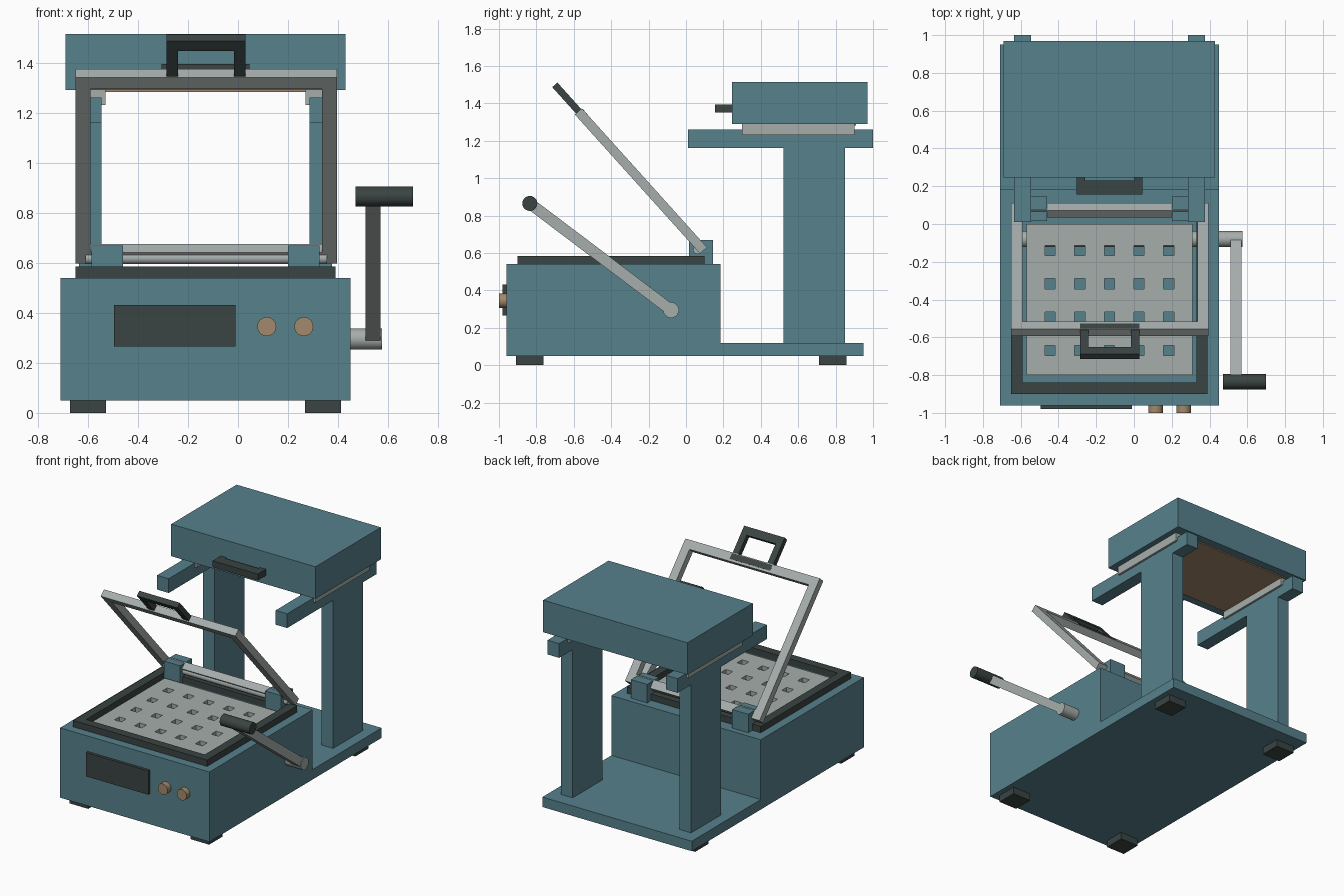
import bpy, bmesh, math
from mathutils import Matrix, Vector

if "Cube" in bpy.data.objects:
    bpy.data.objects.remove(bpy.data.objects["Cube"], do_unlink=True)


def material(name, r, g, b):
    m = bpy.data.materials.new(name)
    m.use_nodes = True
    m.diffuse_color = (r, g, b, 1)
    m.node_tree.nodes["Principled BSDF"].inputs["Base Color"].default_value = (r, g, b, 1)
    return m


BLUE = material("steel blue paint", 0.095, 0.22, 0.265)
SILVER = material("brushed silver", 0.38, 0.42, 0.41)
DARK = material("dark rubber", 0.042, 0.058, 0.055)
TAN = material("warm tan", 0.36, 0.25, 0.15)

CX = -0.13  # middle of the machine body


def finish(name, bm, mat):
    bmesh.ops.recalc_face_normals(bm, faces=bm.faces)
    mesh = bpy.data.meshes.new(name)
    bm.to_mesh(mesh)
    bm.free()
    mesh.materials.append(mat)
    ob = bpy.data.objects.new(name, mesh)
    bpy.context.scene.collection.objects.link(ob)
    return ob


def boxes(name, mat, *ranges, matrix=None):
    """One object from boxes given as (x0, x1, y0, y1, z0, z1)."""
    bm = bmesh.new()
    for x0, x1, y0, y1, z0, z1 in ranges:
        size = Matrix.Diagonal((x1 - x0, y1 - y0, z1 - z0, 1))
        mid = Matrix.Translation(((x0 + x1) / 2, (y0 + y1) / 2, (z0 + z1) / 2))
        bmesh.ops.create_cube(bm, size=1, matrix=mid @ size)
    if matrix:
        bm.transform(matrix)
    return finish(name, bm, mat)


def cylinder(name, mat, start, end, radius, sides=32):
    start, end = Vector(start), Vector(end)
    axis = end - start
    bm = bmesh.new()
    bmesh.ops.create_cone(
        bm, cap_ends=True, segments=sides, radius1=radius, radius2=radius, depth=axis.length,
        matrix=Matrix.Translation((start + end) / 2) @ axis.to_track_quat("Z", "Y").to_matrix().to_4x4())
    ob = finish(name, bm, mat)
    bpy.ops.object.select_all(action="DESELECT")
    ob.select_set(True)
    bpy.context.view_layer.objects.active = ob
    bpy.ops.object.shade_smooth_by_angle(angle=math.radians(35))
    return ob


def ring(name, mat, x0, x1, y0, y1, z0, z1, w, matrix=None):
    """Rectangular frame extruded from an outline with a hole."""
    bm = bmesh.new()
    outer = [(x0, y0), (x1, y0), (x1, y1), (x0, y1)]
    inner = [(x0 + w, y0 + w), (x1 - w, y0 + w), (x1 - w, y1 - w), (x0 + w, y1 - w)]
    vo = [bm.verts.new((x, y, z0)) for x, y in outer]
    vi = [bm.verts.new((x, y, z0)) for x, y in inner]
    faces = [bm.faces.new((vo[i], vo[(i + 1) % 4], vi[(i + 1) % 4], vi[i])) for i in range(4)]
    top = bmesh.ops.extrude_face_region(bm, geom=faces)["geom"]
    bmesh.ops.translate(bm, vec=(0, 0, z1 - z0), verts=[v for v in top if isinstance(v, bmesh.types.BMVert)])
    if not any(len(e.link_faces) > 2 for e in bm.edges):
        bmesh.ops.holes_fill(bm, edges=[e for e in bm.edges if e.is_boundary])
    if matrix:
        bm.transform(matrix)
    return finish(name, bm, mat)


def cut(target, cutter):
    mod = target.modifiers.new("cut", "BOOLEAN")
    mod.operation, mod.solver, mod.object = "DIFFERENCE", "EXACT", cutter
    bpy.context.view_layer.update()
    ev = target.evaluated_get(bpy.context.evaluated_depsgraph_get())
    mesh = bpy.data.meshes.new_from_object(ev)
    target.modifiers.clear()
    target.data = mesh
    bpy.data.objects.remove(cutter, do_unlink=True)


# Body with an open well, and the rear base plate
body = boxes("body", BLUE, (-0.71, 0.45, -0.96, 0.185, 0.05, 0.54))
cut(body, boxes("well_cutter", BLUE, (-0.59, 0.33, -0.84, 0.04, 0.12, 0.7)))
boxes("rear_base", BLUE, (-0.71, 0.45, 0.185, 0.95, 0.05, 0.12))

# Feet
for fy, end in ((-0.835, "front"), (0.785, "rear")):
    for s, side in ((-1, "right"), (1, "left")):
        fx = CX + s * 0.47
        boxes(f"{end}_{side}_foot", DARK, (fx - 0.072, fx + 0.072, fy - 0.073, fy + 0.073, 0, 0.05))

# Gasket and perforated tray
ring("gasket", DARK, -0.65, 0.39, -0.90, 0.10, 0.54, 0.585, 0.06)
tray = boxes("perforated_tray", SILVER, (-0.57, 0.31, -0.80, 0.0, 0.53, 0.56))
h = 0.027
holes = []
for i in range(5):
    for j in range(4):
        x, y = CX + (i - 2) * 0.157, -0.405 + (j - 1.5) * 0.177
        holes.append((x - h, x + h, y - h, y + h, 0.5, 0.6))
cut(tray, boxes("hole_cutter", SILVER, *holes))

# Front controls
boxes("display_panel", DARK, (-0.495, -0.01, -0.98, -0.96, 0.265, 0.432))
for x, side in ((0.115, "inner"), (0.263, "outer")):
    cylinder(f"{side}_knob", TAN, (x, -0.955, 0.345), (x, -1.0, 0.345), 0.038)

# Hinge
for s, side in ((-1, "right"), (1, "left")):
    x = CX + s * 0.3925
    boxes(f"{side}_hinge_block", BLUE, (x - 0.0625, x + 0.0625, 0.015, 0.145, 0.54, 0.67))
cylinder("hinge_rod", SILVER, (-0.61, 0.06, 0.617), (0.355, 0.06, 0.617), 0.022)

# Raised clamp frame: local y runs up the slope, local z is its thickness
a = math.radians(48)
slope = Matrix(((1, 0, 0, 0),
                (0, -math.cos(a), math.sin(a), 0.075),
                (0, math.sin(a), math.cos(a), 0.597),
                (0, 0, 0, 1)))
ring("clamp_frame", SILVER, -0.65, 0.395, 0, 1.0, 0, 0.05, 0.06, slope)
boxes("clamp_handle", DARK,
      (-0.285, -0.24, 0.995, 1.19, 0.008, 0.045),
      (-0.015, 0.03, 0.995, 1.19, 0.008, 0.045),
      (-0.24, -0.015, 1.135, 1.19, 0.008, 0.045),
      (-0.285, 0.03, 0.955, 0.995, 0.02, 0.051), matrix=slope)

# Crank
cylinder("crank_shaft", SILVER, (-0.65, -0.08, 0.295), (0.575, -0.08, 0.295), 0.042)
arm = Vector((0, -0.755, 0.57))
tilt = Matrix.Translation((0.54, -0.08, 0.295)) @ Matrix.Rotation(math.atan2(arm.z, arm.y), 4, "X")
boxes("crank_arm", SILVER, (-0.03, 0.03, 0, arm.length, -0.03, 0.03), matrix=tilt)
cylinder("crank_grip", DARK, (0.47, -0.835, 0.865), (0.70, -0.835, 0.865), 0.04)

# Posts, rails and slides
for s, side in ((-1, "right"), (1, "left")):
    x = CX + s * 0.46
    boxes(f"{side}_post", BLUE, (x - 0.045, x + 0.045, 0.52, 0.85, 0.12, 1.16))
    boxes(f"{side}_rail", BLUE, (x - 0.045, x + 0.045, 0.01, 1.0, 1.16, 1.26))
    boxes(f"{side}_slide", SILVER, (x - 0.06, x + 0.06, 0.30, 0.90, 1.23, 1.29))

# Heater head
boxes("heater_head", BLUE, (-0.69, 0.43, 0.245, 0.97, 1.29, 1.515))
boxes("heater_plate", TAN, (-0.57, 0.31, 0.31, 0.91, 1.282, 1.295))
boxes("head_handle", DARK,
      (-0.305, 0.045, 0.155, 0.23, 1.35, 1.395),
      (-0.305, -0.26, 0.23, 0.245, 1.35, 1.395),
      (0.0, 0.045, 0.23, 0.245, 1.35, 1.395))
